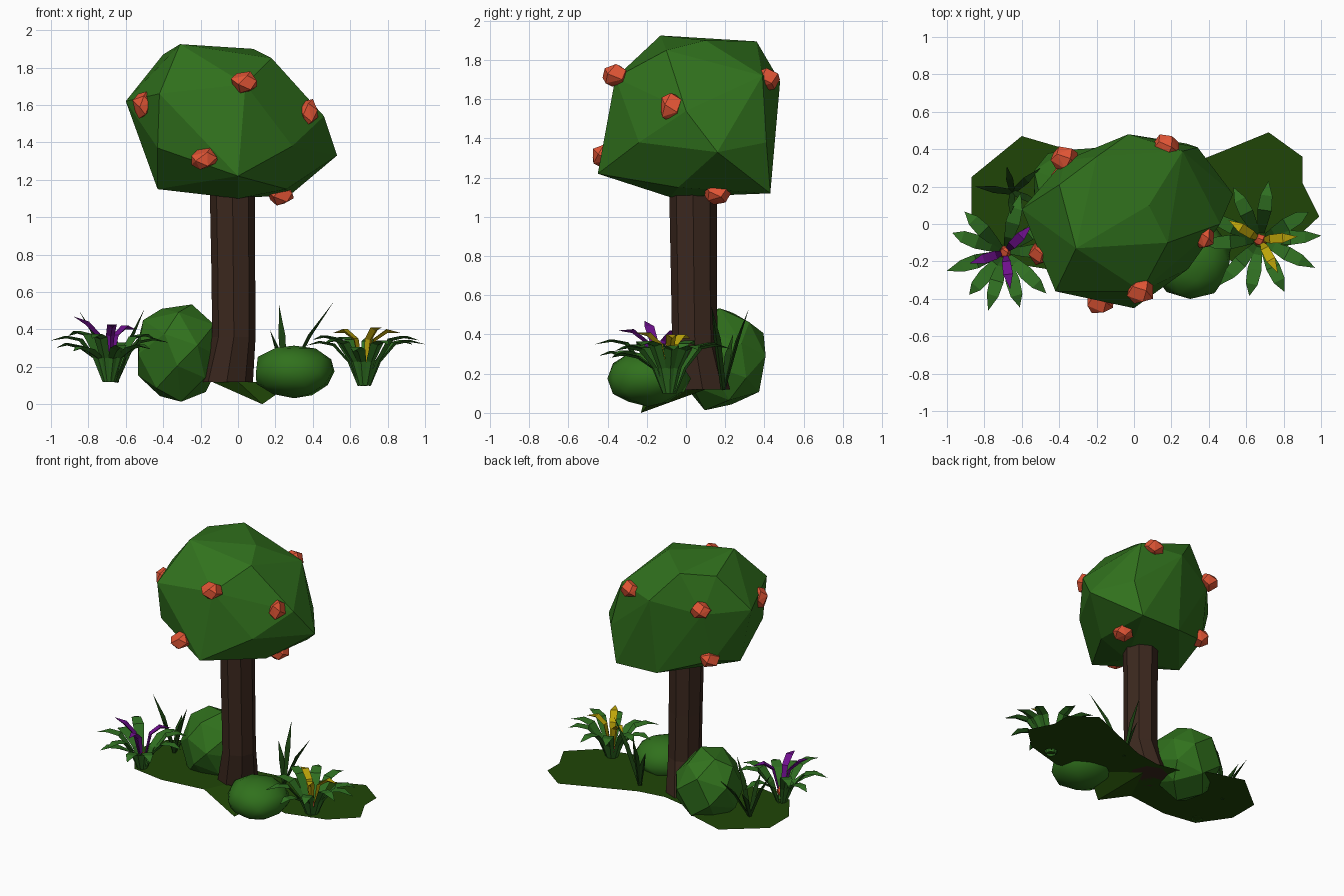
import bpy, bmesh, math, random
from mathutils import Vector

random.seed(4)
cube = bpy.data.objects.get("Cube")
if cube:
    bpy.data.objects.remove(cube)


def material(name, rgb):
    m = bpy.data.materials.new(name)
    m.use_nodes = True
    m.diffuse_color = (*rgb, 1)
    m.node_tree.nodes["Principled BSDF"].inputs["Base Color"].default_value = (*rgb, 1)
    return m


foliage = material("foliage green", (0.03, 0.165, 0.012))
leaf_green = material("leaf green", (0.03, 0.165, 0.016))
blade_green = material("dark blade green", (0.01, 0.05, 0.005))
moss = material("moss green", (0.014, 0.06, 0.002))
bark = material("bark brown", (0.044, 0.021, 0.013))
fruit_red = material("fruit red", (0.75, 0.09, 0.035))
purple = material("petal purple", (0.16, 0.005, 0.27))
yellow = material("petal yellow", (0.52, 0.38, 0.003))


def finish(name, bm, mat):
    me = bpy.data.meshes.new(name)
    bm.to_mesh(me)
    bm.free()
    me.materials.append(mat)
    ob = bpy.data.objects.new(name, me)
    bpy.context.collection.objects.link(ob)
    return ob


def hull(name, points, mat):
    """Faceted solid wrapped round a few corner points."""
    bm = bmesh.new()
    for p in points:
        bm.verts.new(p)
    res = bmesh.ops.convex_hull(bm, input=bm.verts)
    loose = {v for v in res["geom_interior"] + res["geom_unused"] if isinstance(v, bmesh.types.BMVert)}
    bmesh.ops.delete(bm, geom=list(loose), context="VERTS")
    bmesh.ops.dissolve_limit(bm, angle_limit=math.radians(6), verts=bm.verts, edges=bm.edges)
    bmesh.ops.recalc_face_normals(bm, faces=bm.faces)
    return finish(name, bm, mat)


def lump(name, centre, radii, count, mat):
    """Irregular faceted ball from evenly spread, jittered points."""
    pts = []
    for i in range(count):
        h = 1 - 2 * (i + 0.5) / count
        a = i * 2.4 + random.uniform(-0.2, 0.2)
        s = math.sqrt(1 - h * h)
        d = Vector((s * math.cos(a), s * math.sin(a), h)) * random.uniform(1.0, 1.1)
        pts.append([c + r * k for c, r, k in zip(centre, radii, d)])
    return hull(name, pts, mat)


def ribbon(bm, path, widths, depth):
    """Fleshy keeled strip along a path, ending in a point."""
    path = [Vector(p) for p in path]
    heading = path[-1] - path[0]
    side = Vector((-heading.y, heading.x, 0)).normalized()
    rows = []
    for i, w in enumerate(widths):
        along = path[i + 1] - path[max(i - 1, 0)]
        up = along.cross(side).normalized()
        if up.z > 0:
            up = -up
        p = path[i]
        rows.append([bm.verts.new(q) for q in (p - side * w, p + up * depth * w, p + side * w)])
    tip = bm.verts.new(path[-1])
    faces = [bm.faces.new(rows[0])]
    for k in range(3):
        n = (k + 1) % 3
        faces += [bm.faces.new((a[k], a[n], b[n], b[k])) for a, b in zip(rows, rows[1:])]
        faces.append(bm.faces.new((rows[-1][k], rows[-1][n], tip)))
    bmesh.ops.recalc_face_normals(bm, faces=faces)


# Tree crown
hull("tree_crown", [
    (-.31, -.13, 1.925), (.08, .10, 1.90), (.18, -.10, 1.85), (-.20, .36, 1.895),
    (-.40, .21, 1.87), (-.03, .48, 1.69), (.26, .39, 1.72), (-.60, .08, 1.62),
    (-.42, -.36, 1.66), (.04, -.36, 1.71), (-.14, -.40, 1.48), (-.43, -.30, 1.37),
    (0, -.45, 1.22), (.29, -.24, 1.38), (.46, .0, 1.54), (.53, .16, 1.33),
    (.34, .41, 1.38), (0, -.08, 1.10), (.26, -.04, 1.15), (.28, .43, 1.12), (-.05, .42, 1.13),
    (-.43, -.03, 1.15), (-.40, .25, 1.25), (-.37, .34, 1.62)], foliage)

# Fruits: some hang wide, some tall
wide, tall = (.075, .07, .06), (.052, .06, .077)
fruits = [(.38, -.075, 1.56, tall), (.17, .41, 1.70, wide), (-.37, .35, 1.66, wide),
          (.23, .16, 1.12, wide), (-.51, -.16, 1.60, tall), (-.37, .25, 1.26, wide),
          (-.18, -.42, 1.31, wide), (.035, -.36, 1.72, wide)]
for i, (x, y, z, radii) in enumerate(fruits):
    lump(f"fruit_{i + 1}", (x, y, z), radii, 13, fruit_red)

# Trunk: stacked octagons, flared at the foot
bm = bmesh.new()
rings = []
for z, x, y, r in ((.12, -.06, .085, .14), (.36, -.022, .045, .116), (.7, -.025, .04, .117), (1.2, -.03, .035, .122)):
    rings.append([bm.verts.new((x + r * math.cos(a), y + r * math.sin(a), z))
                  for a in (math.tau * k / 8 for k in range(8))])
for lo, hi in zip(rings, rings[1:]):
    for k in range(8):
        n = (k + 1) % 8
        bm.faces.new((lo[k], lo[n], hi[n], hi[k]))
bm.faces.new(rings[0][::-1])
bm.faces.new(rings[-1])
finish("trunk", bm, bark)

# Ground: flat ragged patch, dipping at the front
outline = [(-.60, .47), (-.87, .25), (-.87, .02), (-.72, -.20), (-.47, -.24), (-.14, -.20),
           (.13, -.23), (.30, -.13), (.53, -.20), (.82, -.12), (.99, .04), (.90, .22),
           (.90, .36), (.72, .49), (.50, .40), (.20, .28), (0, .25), (-.2, .29), (-.36, .40)]
bm = bmesh.new()
hub = bm.verts.new((0, .1, .12))
rim = [bm.verts.new((x, y, 0 if (x, y) == (.13, -.23) else .12)) for x, y in outline]
for a, b in zip(rim, rim[1:] + rim[:1]):
    bm.faces.new((hub, b, a))
finish("ground", bm, moss)

# Bushes: one faceted, one rounded
lump("faceted_bush", (-.315, .17, .28), (.232, .24, .255), 24, foliage)
bm = bmesh.new()
bmesh.ops.create_icosphere(bm, subdivisions=2, radius=1)
for v in bm.verts:
    v.co = Vector((.30, -.195, .175)) + Vector((v.co.x * .22, v.co.y * .215, v.co.z * .145)) * random.uniform(.94, 1.04)
for f in bm.faces:
    f.smooth = True
finish("rounded_bush", bm, foliage)


def plant(name, x, y, z, leaf_angles, petals, colour):
    """Arching leaf rosette with three petals and a round heart."""
    def strip(bm, degrees, prof, widths, depth):
        a = math.radians(degrees)
        ribbon(bm, [(x + r * math.cos(a), y + r * math.sin(a), z + h) for r, h in prof], widths, depth)

    bm = bmesh.new()
    for i, d in enumerate(leaf_angles):
        reach = random.uniform(.295, .33) if i else .328
        lift = random.uniform(-.06, .03) if i else 0
        prof = ((.03, 0), (.08, .13), (.16, .23 + lift), (.24, .245 + lift), (reach, .22 + lift))
        strip(bm, d, prof, (.014, .025, .038, .032), .4)
    finish(name + "_leaves", bm, leaf_green)
    bm = bmesh.new()
    for d, rise in petals:
        prof = ((.02, .1), (.05, .25), (.12, .295 + rise * .3), (.20, .26 + rise))
        strip(bm, d, prof, (.012, .023, .026), .8)
    finish(name + "_petals", bm, colour)
    lump(name + "_heart", (x, y, z + .08), (.034, .034, .035), 12, fruit_red)


plant("right_plant", .675, -.085, .10, (4, 30, 82, 117, 155, 184, 228, 259, 295, 333),
      ((5, .02), (148, .02), (-62, .05)), yellow)
plant("left_plant", -.69, -.15, .12, (198, 254, 160, 135, 37, 2, 75, 315, 230, 285),
      ((45, .02), (198, .09), (-82, .04)), purple)


# Tall grass tufts
def tuft(name, base, tips):
    bm = bmesh.new()
    for tip in tips:
        b, t = Vector(base), Vector(tip)
        mid = b.lerp(t, .5) + Vector((0, 0, .04))
        ribbon(bm, (b, mid, t), (.014, .019), .8)
    finish(name, bm, blade_green)


tuft("right_grass", (.25, .19, .12), [(.51, .13, .545), (.22, .32, .53), (.17, .24, .40)])
tuft("left_grass", (-.65, .17, .12),
     [(-.50, .11, .51), (-.85, .20, .50), (-.66, .05, .41), (-.50, .30, .39), (-.68, .31, .35)])
